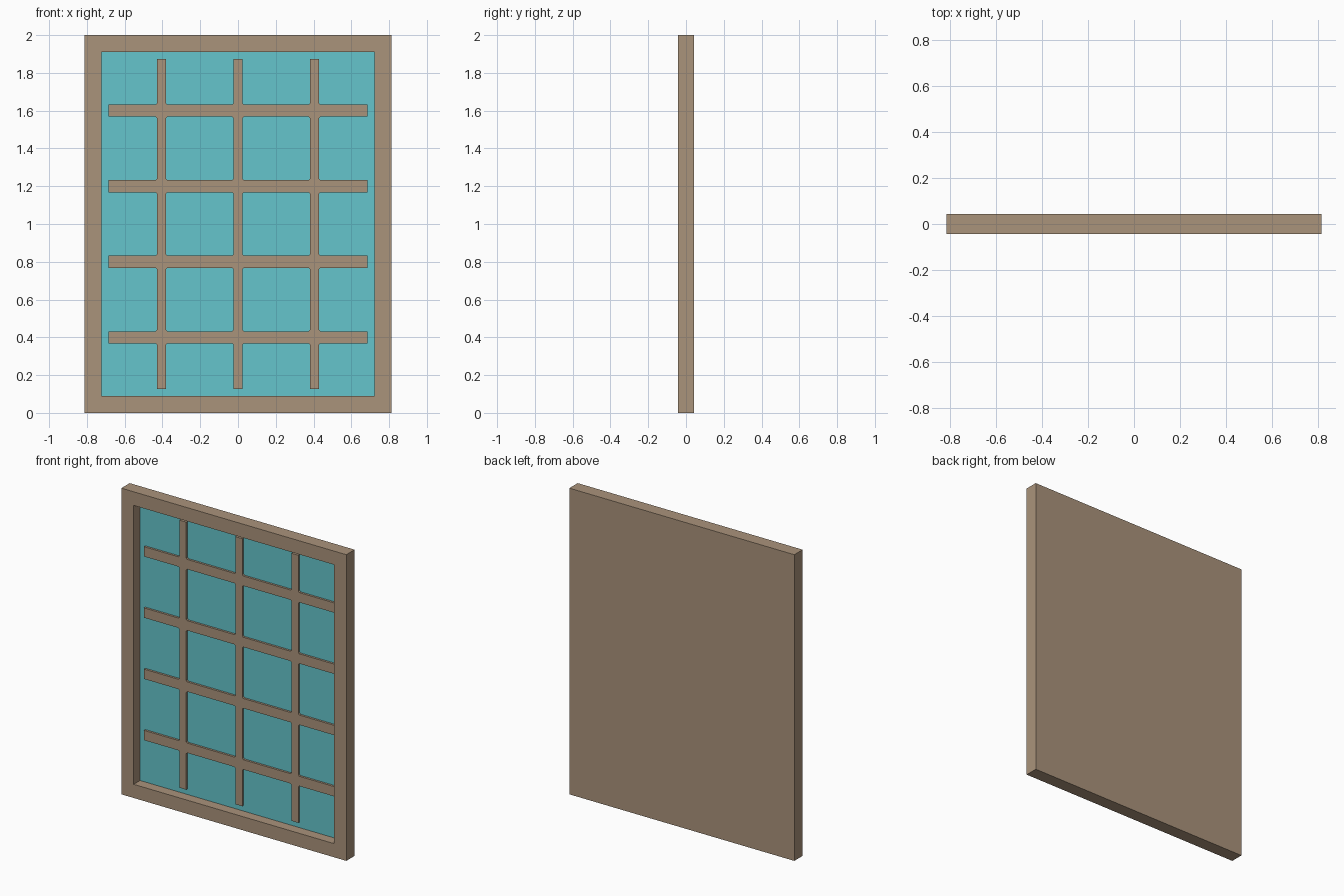
import bpy, bmesh

if "Cube" in bpy.data.objects:
    bpy.data.objects.remove(bpy.data.objects["Cube"])

W, H, D = 1.625, 2.0, 0.086      # overall size
BORDER = 0.126                   # frame width
GLASS_DEPTH, BAR_DEPTH = 0.066, 0.052   # distances behind the front face
FRONT = -D / 2


def material(name, rgb):
    m = bpy.data.materials.new(name)
    m.diffuse_color = (*rgb, 1)
    m.use_nodes = True
    m.node_tree.nodes["Principled BSDF"].inputs["Base Color"].default_value = m.diffuse_color
    return m


wood = material("tan_wood", (0.402, 0.292, 0.198))
glass = material("teal_glass", (0.130, 0.558, 0.604))


def finish(name, bm, mats):
    bmesh.ops.recalc_face_normals(bm, faces=bm.faces)
    me = bpy.data.meshes.new(name)
    bm.to_mesh(me)
    bm.free()
    for m in mats:
        me.materials.append(m)
    ob = bpy.data.objects.new(name, me)
    bpy.context.collection.objects.link(ob)
    return ob


# Window frame: solid slab, front inset and pushed back; the recess floor is glass
bm = bmesh.new()
bmesh.ops.create_cube(bm, size=1)
for v in bm.verts:
    v.co = (v.co.x * W, v.co.y * D, (v.co.z + 0.5) * H)
bm.normal_update()
front = min(bm.faces, key=lambda f: f.calc_center_median().y)
bmesh.ops.inset_region(bm, faces=[front], thickness=BORDER)
pane = bmesh.ops.extrude_discrete_faces(bm, faces=[front])["faces"][0]
for v in pane.verts:
    v.co.y += GLASS_DEPTH
pane.material_index = 1
finish("window_frame", bm, [wood, glass])

# Glazing bars: one lattice, made from a grid with the pane openings left out
hx = W / 2 - BORDER


def breaks(lo, hi, centres, half):
    return [lo] + [c + s * half for c in centres for s in (-1, 1)] + [hi]


xs = breaks(-hx, hx, [-0.405, 0, 0.405], 0.0245)
zs = breaks(BORDER, H - BORDER, [0.4, 0.8, 1.2, 1.6], 0.032)
y0, y1 = FRONT + BAR_DEPTH, FRONT + GLASS_DEPTH
bm = bmesh.new()
grid = [[bm.verts.new((x, y0, z)) for z in zs] for x in xs]
for i in range(len(xs) - 1):
    for j in range(len(zs) - 1):
        if i % 2 or j % 2:
            bm.faces.new((grid[i][j], grid[i + 1][j],
                          grid[i + 1][j + 1], grid[i][j + 1]))
loose = [v for v in bm.verts if not v.link_faces]
bmesh.ops.delete(bm, geom=loose, context='VERTS')
ext = bmesh.ops.extrude_face_region(bm, geom=bm.faces[:])
for v in [g for g in ext["geom"] if isinstance(g, bmesh.types.BMVert)]:
    v.co.y = y1
bmesh.ops.recalc_face_normals(bm, faces=bm.faces)
# Ease the inner corners where bars cross
corners = [e for e in bm.edges
           if abs(e.verts[0].co.y - e.verts[1].co.y) > 0.005
           and abs(e.verts[0].co.x) < hx - 0.01
           and BORDER + 0.01 < e.verts[0].co.z < H - BORDER - 0.01]
bmesh.ops.bevel(bm, geom=corners, offset=0.007, segments=1,
                profile=0.5, affect='EDGES')
finish("glazing_bars", bm, [wood])
